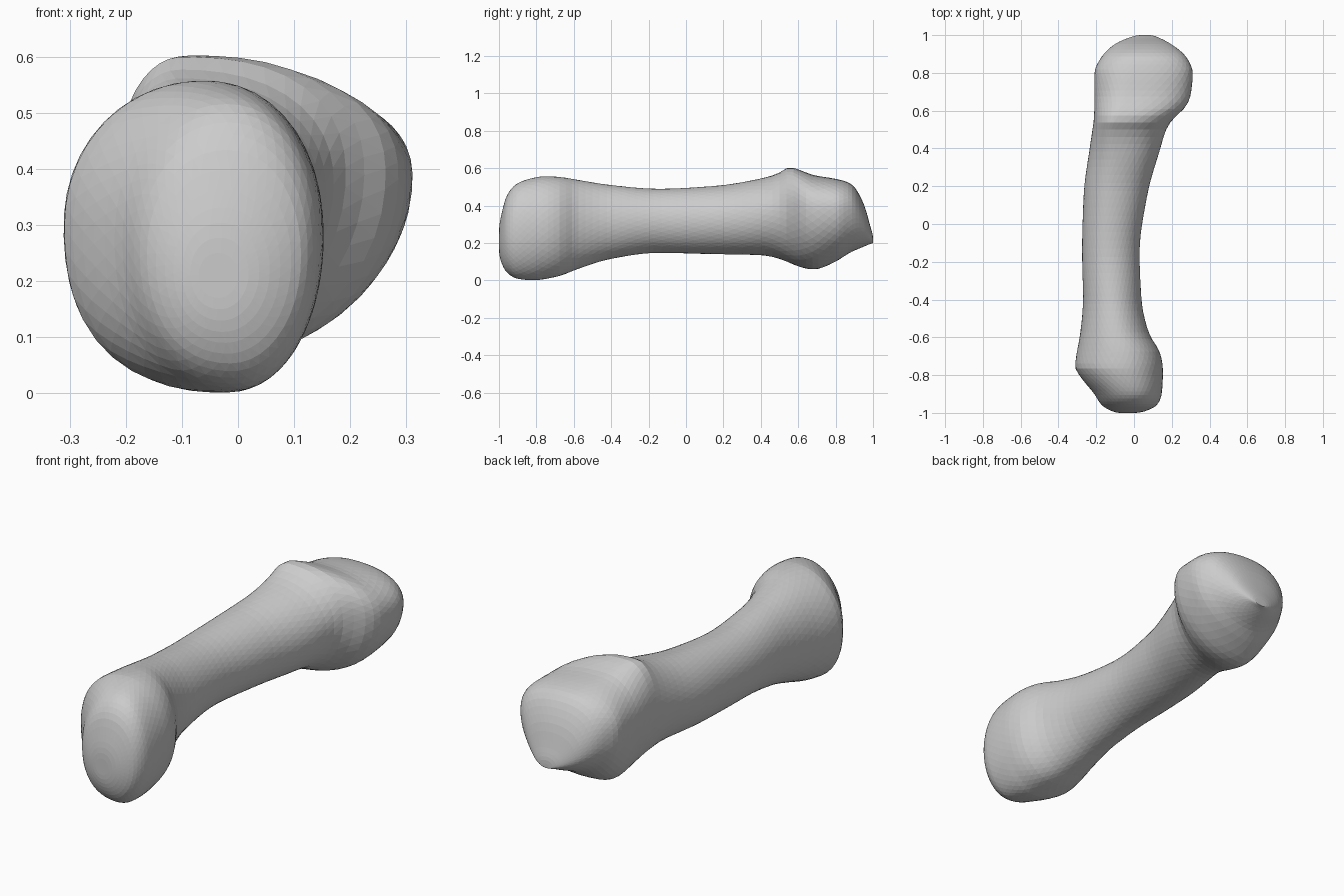
import bpy, bmesh, math

if "Cube" in bpy.data.objects:
    bpy.data.objects.remove(bpy.data.objects["Cube"])

# Outline along the length: y, x min, x max, z min, z max
OUTLINE = [
    (-1.00, -.07, .00, .17, .25), (-.985, -.13, .075, .09, .36),
    (-.96, -.17, .12, .045, .45), (-.90, -.21, .147, .008, .52),
    (-.80, -.29, .153, .00, .552), (-.76, -.313, .153, .006, .558),
    (-.68, -.303, .138, .022, .554), (-.58, -.285, .08, .06, .538),
    (-.40, -.27, .04, .115, .51), (-.15, -.275, .03, .147, .49),
    (.15, -.267, .07, .14, .505), (.40, -.235, .14, .135, .545),
    (.50, -.22, .17, .115, .575), (.55, -.213, .20, .095, .608),
    (.62, -.21, .275, .067, .586), (.68, -.21, .30, .057, .563),
    (.80, -.21, .312, .10, .543), (.88, -.175, .28, .15, .518),
    (.95, -.105, .20, .18, .41), (.985, -.03, .135, .195, .29),
    (1.00, .04, .08, .20, .22)]

# Where the extremes sit, as fractions: y, top in x, bottom in x, left in z, right in z
SKEW = [
    (-1.0, .5, .5, .5, .5), (-.75, .54, .60, .53, .50), (-.4, .5, .5, .5, .5),
    (.3, .42, .45, .52, .5), (.55, .28, .35, .60, .58), (.7, .36, .31, .62, .64),
    (.88, .45, .45, .55, .62), (1.0, .5, .5, .4, .4)]

# Corner fullness (2 = ellipse): y, top right, top left, bottom left, bottom right
FULL = [
    (-1.0, 2.1, 2.1, 2.1, 2.0), (-.75, 2.15, 2.05, 2.4, 2.05), (-.4, 2, 2, 2.1, 2),
    (.4, 2.1, 2, 2, 2), (.62, 2.5, 2.1, 2, 2), (.85, 2.4, 2.3, 2.1, 2), (1.0, 2, 2, 2, 2)]


def angle(y):
    return math.acos(max(-1, min(1, -y)))


def sample(table, t):
    """Monotone cubic interpolation of each column at end-clustered parameter t."""
    ts = [angle(r[0]) for r in table]
    i = max(k for k in range(len(ts) - 1) if ts[k] <= t + 1e-9)
    h = ts[i + 1] - ts[i]
    u = (t - ts[i]) / h

    def slope(k, c):
        if k == 0 or k == len(ts) - 1:
            j = min(k, len(ts) - 2)
            return (table[j + 1][c] - table[j][c]) / (ts[j + 1] - ts[j])
        a = (table[k][c] - table[k - 1][c]) / (ts[k] - ts[k - 1])
        b = (table[k + 1][c] - table[k][c]) / (ts[k + 1] - ts[k])
        return 2 * a * b / (a + b) if a * b > 0 else 0

    out = []
    for c in range(1, 5):
        p, q = table[i][c], table[i + 1][c]
        m, n = slope(i, c) * h, slope(i + 1, c) * h
        out.append((2*u**3 - 3*u*u + 1) * p + (u**3 - 2*u*u + u) * m
                   + (3*u*u - 2*u**3) * q + (u**3 - u*u) * n)
    return out


SIDES, RINGS = 44, 72
bm = bmesh.new()
rings = []
for r in range(RINGS + 1):
    t = math.pi * r / RINGS
    x0, x1, z0, z1 = sample(OUTLINE, t)
    ft, fb, fl, fr = sample(SKEW, t)
    full = sample(FULL, t)
    xt, xb = x0 + ft * (x1 - x0), x0 + fb * (x1 - x0)
    zl, zr = z0 + fl * (z1 - z0), z0 + fr * (z1 - z0)
    ring = []
    for s in range(SIDES):
        a = 2 * math.pi * (s + .5 * (r % 2)) / SIDES
        ca, sa = math.cos(a), math.sin(a)
        e = full[int(a / (math.pi / 2)) % 4]
        k = (abs(ca) ** e + abs(sa) ** e) ** (-1 / e)
        ca, sa = ca * k, sa * k
        cx, cz = (xt if sa > 0 else xb), (zr if ca > 0 else zl)
        x = cx + ca * ((x1 - cx) if ca > 0 else (cx - x0))
        z = cz + sa * ((z1 - cz) if sa > 0 else (cz - z0))
        ring.append(bm.verts.new((x, -math.cos(t), z)))
    rings.append(ring)

# Staggered triangle skin between the rings
for r in range(RINGS):
    a, b = rings[r], rings[r + 1]
    for s in range(SIDES):
        n = (s + 1) % SIDES
        if r % 2 == 0:
            bm.faces.new((a[s], a[n], b[s]))
            bm.faces.new((a[n], b[n], b[s]))
        else:
            bm.faces.new((a[s], b[n], b[s]))
            bm.faces.new((a[s], a[n], b[n]))
bm.faces.new(rings[0])
bm.faces.new(rings[-1])
# Relax the surface slightly so the ends blend into the shaft
bmesh.ops.smooth_vert(bm, verts=[v for ring in rings[2:-2] for v in ring], factor=.4,
                      use_axis_x=True, use_axis_y=False, use_axis_z=True)
bmesh.ops.recalc_face_normals(bm, faces=bm.faces)

mesh = bpy.data.meshes.new("long_bone")
bm.to_mesh(mesh)
bm.free()
bone = bpy.data.objects.new("long_bone", mesh)
bpy.context.collection.objects.link(bone)
